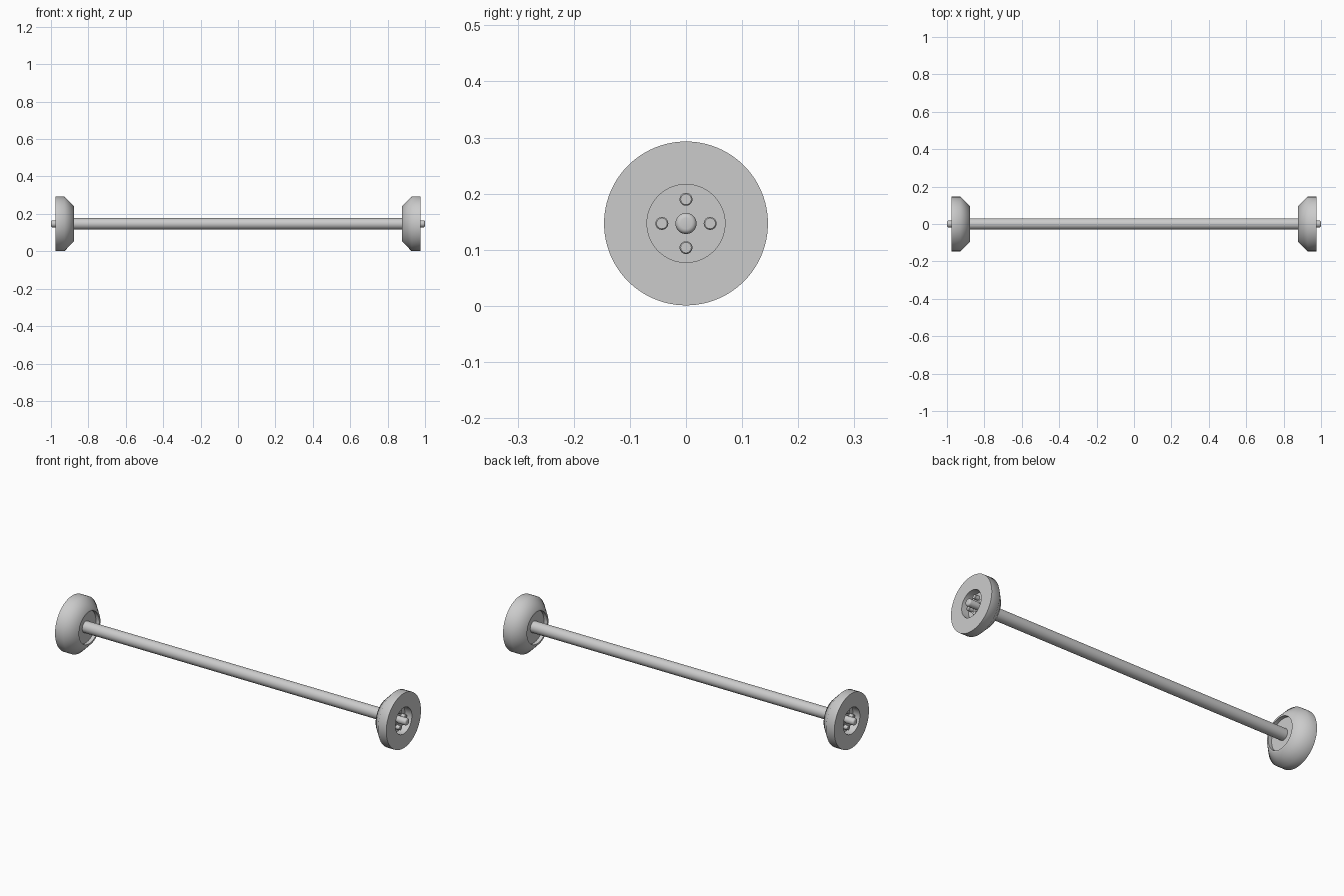
import bpy, bmesh
from math import cos, sin, pi, radians

if "Cube" in bpy.data.objects:
    bpy.data.objects.remove(bpy.data.objects["Cube"])

AXLE_Z = 0.147


def lathe(name, profile, segments=64, y=0.0, z=0.0, angle=35, mirror=True):
    """Revolve an (x, radius) profile about the x axis; zero radius closes an end."""
    bm = bmesh.new()
    rings = []
    for x, r in profile:
        if r == 0:
            rings.append([bm.verts.new((x, y, z))])
        else:
            rings.append([bm.verts.new((x, y + r * cos(2 * pi * i / segments),
                                        z + r * sin(2 * pi * i / segments)))
                          for i in range(segments)])
    for a, b in zip(rings, rings[1:]):
        for i in range(segments):
            j = (i + 1) % segments
            quad = [a[i % len(a)], a[j % len(a)], b[j % len(b)], b[i % len(b)]]
            bm.faces.new(list(dict.fromkeys(quad)))
    bmesh.ops.recalc_face_normals(bm, faces=bm.faces[:])
    mesh = bpy.data.meshes.new(name)
    bm.to_mesh(mesh)
    bm.free()
    obj = bpy.data.objects.new(name, mesh)
    obj.location = (0, 0, AXLE_Z)
    bpy.context.collection.objects.link(obj)
    bpy.ops.object.select_all(action='DESELECT')
    obj.select_set(True)
    bpy.context.view_layer.objects.active = obj
    bpy.ops.object.shade_smooth_by_angle(angle=radians(angle))
    if mirror:
        obj.modifiers.new("both_ends", 'MIRROR').use_axis = (True, False, False)
    return obj


# Long bar between the wheels
lathe("axle", [(-0.9, 0), (-0.9, 0.03), (0.9, 0.03), (0.9, 0)], mirror=False)

# Wheels: chamfered inside, shallow inner recess, deeper outer hub recess
lathe("wheels", [(0.897, 0), (0.897, 0.085), (0.877, 0.085), (0.877, 0.094),
                 (0.928, 0.146), (0.976, 0.146), (0.976, 0.0695),
                 (0.936, 0.0695), (0.936, 0)], segments=96, angle=50)

# Rounded hub pins sticking out of the wheels
tip = [(0.991 + 0.009 * sin(t * pi / 8), 0.0098 + 0.009 * cos(t * pi / 8))
       for t in range(5)]
lathe("hub_pins", [(0.93, 0), (0.93, 0.0188)] + tip + [(1.0, 0)], segments=48)

# Four bolts around each hub
for k in range(4):
    lathe("wheel_bolts", [(0.93, 0), (0.93, 0.0115), (0.958, 0.0115),
                          (0.96, 0.0095), (0.96, 0)], segments=24,
          y=0.043 * cos(k * pi / 2), z=0.043 * sin(k * pi / 2))
